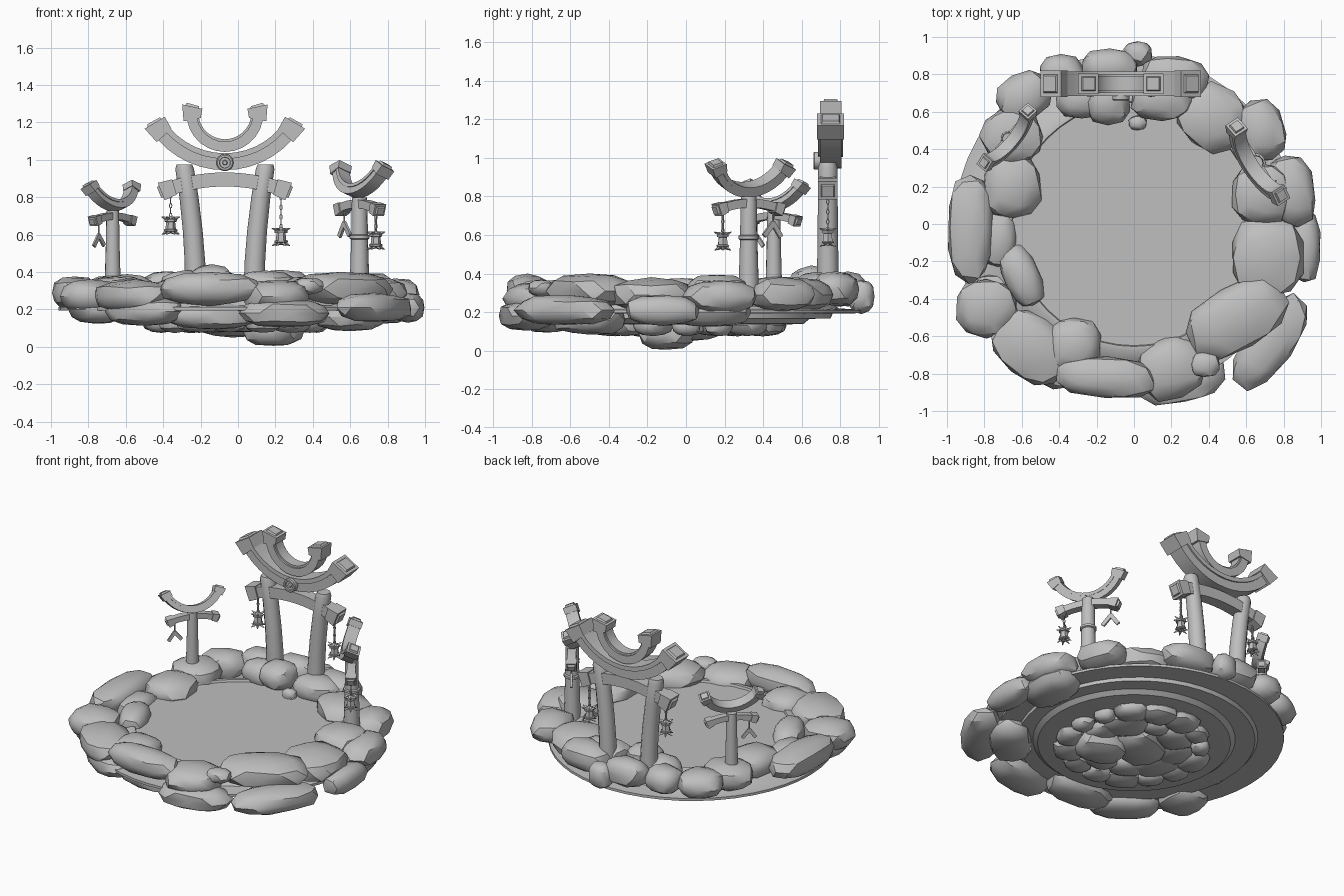
import bpy, bmesh, math, random
from mathutils import Vector, Matrix

random.seed(4)
default_cube = bpy.data.objects.get("Cube")
if default_cube:
    bpy.data.objects.remove(default_cube, do_unlink=True)

# One plain stone grey for everything
grey = bpy.data.materials.new("stone_grey")
grey.use_nodes = True
colour = (0.52, 0.52, 0.52, 1)
grey.diffuse_color = colour
grey.node_tree.nodes["Principled BSDF"].inputs["Base Color"].default_value = colour


def finish(name, bm, matrix=Matrix(), angle=35):
    """Turn a bmesh into a named, shaded object."""
    bmesh.ops.recalc_face_normals(bm, faces=bm.faces)
    mesh = bpy.data.meshes.new(name)
    bm.to_mesh(mesh)
    bm.free()
    mesh.materials.append(grey)
    obj = bpy.data.objects.new(name, mesh)
    bpy.context.collection.objects.link(obj)
    obj.matrix_world = matrix
    bpy.ops.object.select_all(action='DESELECT')
    obj.select_set(True)
    bpy.context.view_layer.objects.active = obj
    bpy.ops.object.shade_smooth_by_angle(angle=math.radians(angle))


def loft(bm, rings):
    """Skin a list of equally sized point rings and cap both ends."""
    loops = [[bm.verts.new(p) for p in ring] for ring in rings]
    for a, b in zip(loops, loops[1:]):
        for i in range(len(a)):
            j = (i + 1) % len(a)
            bm.faces.new((a[i], a[j], b[j], b[i]))
    bm.faces.new(loops[0])
    bm.faces.new(loops[-1])


def tube(name, matrix, points, sides):
    """Upright round part from (x, z, radius) stations."""
    bm = bmesh.new()
    turns = [math.tau * i / sides for i in range(sides)]
    loft(bm, [[(x + r * math.cos(t), r * math.sin(t), z) for t in turns]
              for x, z, r in points])
    finish(name, bm, matrix)


def arc_beam(name, matrix, half, rise, z, thick, depth, cap=None):
    """Rectangular beam bent along an arc, with optional swollen tapering ends."""
    up = math.copysign(1, rise)
    rise = abs(rise)
    radius = (half ** 2 + rise ** 2) / (2 * rise)
    end = math.atan2(half, radius - rise)
    stations = [(end * i / 6, thick, depth) for i in range(-6, 7)]
    if cap:
        cap_thick, cap_depth, cap_len = cap
        tip = end + cap_len / radius
        right = [(end, cap_thick * 0.85, cap_depth), (tip, cap_thick, cap_depth),
                 (tip, cap_thick * 0.7, cap_depth * 0.7),
                 (tip + 0.012 / radius, cap_thick * 0.6, cap_depth * 0.6)]
        stations = [(-a, t, d) for a, t, d in reversed(right)] + stations + right
    rings = []
    for a, t, d in stations:
        out = Vector((math.sin(a), 0, -up * math.cos(a)))
        centre = Vector((0, 0, z + up * radius)) + out * radius
        side = Vector((0, d / 2, 0))
        lift = out * t / 2
        rings.append([centre + lift + side, centre + lift - side,
                      centre - lift - side, centre - lift + side])
    bm = bmesh.new()
    loft(bm, rings)
    finish(name, bm, matrix, 25)


def stone(name, x, y, z, rx, ry, rz, turn=0):
    """Chunky rounded boulder."""
    bm = bmesh.new()
    bmesh.ops.create_icosphere(bm, subdivisions=2, radius=1)
    for v in bm.verts:
        squared = [math.copysign(abs(c) ** 0.8, c) for c in v.co]
        v.co = Vector(squared) * random.uniform(0.93, 1.03)
        v.co = Vector((v.co.x * rx, v.co.y * ry, v.co.z * rz))
    matrix = Matrix.Translation((x, y, z)) @ Matrix.Rotation(math.radians(turn), 4, 'Z')
    finish(name, bm, matrix, 30)


def lantern(matrix, x, top, length):
    """Chain with a small spiked lantern below it."""
    bm = bmesh.new()
    links = round(length / 0.025)
    turns = [math.tau * i / 8 for i in range(8)]
    for k in range(links):
        where = Matrix.Translation((x, 0, top - (k + 0.5) * length / links))
        spin = Matrix.Rotation(math.pi / 2 * (k % 2), 4, 'Z')
        loops = []
        for w, h in ((0.009, 0.016), (0.004, 0.009)):
            for y in (-0.003, 0.003):
                loops.append([bm.verts.new(where @ spin @ Vector(
                    (w * math.cos(t), y, h * math.sin(t)))) for t in turns])
        for a, b in ((0, 1), (1, 3), (3, 2), (2, 0)):
            for i in range(8):
                j = (i + 1) % 8
                bm.faces.new((loops[a][i], loops[a][j], loops[b][j], loops[b][i]))
    finish("lantern_chain", bm, matrix)
    z = top - length
    tube("lantern_body", matrix, [(x, z + 0.01, 0.006), (x, z - 0.01, 0.034),
         (x, z - 0.02, 0.034), (x, z - 0.022, 0.024), (x, z - 0.06, 0.028),
         (x, z - 0.062, 0.036), (x, z - 0.07, 0.036), (x, z - 0.085, 0.01)], 6)
    bm = bmesh.new()
    for level, tilt in ((-0.013, 70), (-0.066, 115)):
        for k in range(6):
            aim = (Matrix.Rotation(math.tau * k / 6, 4, 'Z')
                   @ Matrix.Rotation(math.radians(tilt), 4, 'Y'))
            spot = Matrix.Translation((x, 0, z + level)) @ aim
            bmesh.ops.create_cone(bm, cap_ends=True, segments=4, radius1=0.011,
                                  radius2=0.002, depth=0.03,
                                  matrix=spot @ Matrix.Translation((0, 0, 0.038)))
    finish("lantern_spikes", bm, matrix)


def paper_tags(matrix, x, top):
    """Splayed tags on a short cord."""
    tube("tag_cord", matrix, [(x, top - 0.08, 0.005), (x, top, 0.005)], 6)
    for lean in (-40, 35):
        bm = bmesh.new()
        place = (Matrix.Translation((x, 0, top - 0.07))
                 @ Matrix.Rotation(math.radians(lean), 4, 'Y')
                 @ Matrix.Translation((0, 0, -0.04)))
        bmesh.ops.create_cube(bm, size=1, matrix=place @ Matrix.Diagonal((0.026, 0.014, 0.09, 1)))
        finish("paper_tag", bm, matrix)


# Pond floor with a low lip, thin outer plate and stepped underside
tube("pond_base", Matrix(), [(0, 0.285, 0.65), (0, 0.3, 0.655), (0, 0.3, 0.68),
     (0, 0.27, 0.74), (-0.03, 0.22, 0.79), (-0.05, 0.212, 0.91), (-0.05, 0.195, 0.91),
     (-0.03, 0.192, 0.76), (-0.02, 0.168, 0.75), (0, 0.165, 0.64),
     (0, 0.14, 0.61), (0, 0.135, 0.5)], 48)

# Upper ring of boulders: x, y, z, half length, half width, turn
rim_stones = [
    (-.875, -.02, .29, .125, .3, 0), (-.65, .2, .29, .16, .18, 0),
    (-.65, .47, .3, .17, .16, 20), (-.59, .68, .3, .15, .13, 30),
    (-.39, .8, .32, .12, .11, 0), (-.13, .84, .32, .16, .1, 0),
    (.02, .91, .28, .08, .07, 0), (.22, .78, .32, .19, .12, -10),
    (-.28, .67, .32, .14, .11, 0), (-.14, .65, .35, .12, .12, 0),
    (.15, .67, .32, .17, .12, 0), (.42, .57, .29, .2, .18, -40),
    (.68, .5, .29, .13, .17, 20), (.84, .18, .28, .13, .2, 10),
    (.68, .16, .31, .16, .17, 0), (.71, -.18, .29, .2, .22, 0),
    (.55, -.5, .31, .3, .18, 30), (.2, -.77, .27, .19, .17, 20),
    (-.15, -.82, .31, .28, .11, -4), (-.32, -.65, .28, .15, .15, 0),
    (-.55, -.66, .27, .23, .18, -40), (-.79, -.45, .27, .17, .16, 0),
    (-.6, -.28, .28, .1, .18, 25), (-.72, -.08, .25, .1, .16, 0)]
for x, y, z, rx, ry, turn in rim_stones:
    stone("rim_stone", x, y, z, rx, ry, 0.09, turn)
stone("rim_pebble", .38, -.75, .325, .08, .07, .045)
stone("rim_pebble", .02, .54, .3, .05, .04, .04)

# Lower boulders overhanging the front and sides
for x, y, z, rx, ry, turn in [
        (-.5, -.7, .19, .24, .13, -35), (.25, -.83, .18, .25, .13, 12),
        (.73, -.63, .21, .3, .13, 55), (.91, -.12, .21, .09, .2, 0),
        (-.15, -.72, .17, .25, .13, 0), (-.76, -.42, .2, .15, .16, 0),
        (.6, -.5, .16, .22, .14, 45), (.78, .12, .2, .15, .22, 0)]:
    stone("lower_stone", x, y, z, rx, ry, 0.08, turn)

# Rock cluster hanging below the middle
stone("keel_rock", 0.19, -0.1, 0.09, 0.17, 0.14, 0.09, -15)
stone("keel_rock", -0.03, 0.02, 0.12, 0.2, 0.16, 0.07, 30)
for ring, count, size in ((0.27, 9, 0.11), (0.42, 15, 0.085)):
    for k in range(count):
        a = math.tau * k / count
        r = size * random.uniform(0.7, 1.25)
        stone("keel_pebble", ring * math.cos(a), ring * math.sin(a), 0.13,
              r * 1.2, r, 0.055, math.degrees(a) + 90)

# Large double-post gate at the back
gate = Matrix.Translation((-0.07, 0.735, 0))
for s in (-1, 1):
    tube("gate_post", gate, [(s * 0.157, 0.25, 0.058), (s * 0.16, 0.45, 0.055),
         (s * 0.172, 0.62, 0.053), (s * 0.192, 0.8, 0.051),
         (s * 0.215, 0.95, 0.05), (s * 0.217, 0.975, 0.042)], 12)
arc_beam("gate_crossbeam", gate, 0.27, -0.04, 0.895, 0.075, 0.08, (0.1, 0.1, 0.075))
roof = gate @ Matrix.Translation((0, 0.015, 0))
arc_beam("gate_roof", roof, 0.325, 0.145, 0.985, 0.08, 0.11, (0.125, 0.14, 0.085))
arc_beam("gate_roof_cap", roof, 0.305, 0.14, 1.02, 0.03, 0.13)
arc_beam("gate_crest", roof, 0.175, 0.145, 1.07, 0.055, 0.1, (0.11, 0.11, 0.07))
arc_beam("gate_crest_trim", roof, 0.155, 0.13, 1.095, 0.03, 0.075)
# Round boss with a raised rim on the front of the gate
boss = roof @ Matrix.Translation((0, -0.05, 0.985)) @ Matrix.Rotation(math.pi / 2, 4, 'X')
tube("gate_boss", boss, [(0, 0, 0.046), (0, 0.035, 0.046), (0, 0.04, 0.04),
     (0, 0.04, 0.03), (0, 0.03, 0.028), (0, 0.03, 0.014), (0, 0.04, 0.01)], 16)
lantern(gate, -0.29, 0.82, 0.13)
lantern(gate, 0.3, 0.81, 0.18)


def small_gate(x, y, turn, size):
    """Single-post gate whose curved roof leans away from the pond."""
    m = (Matrix.Translation((x, y, 0.38)) @ Matrix.Rotation(math.radians(turn), 4, 'Z')
         @ Matrix.Scale(size, 4))
    tube("small_post", m, [(0, -0.15, 0.055), (0, 0, 0.051), (0, 0.2, 0.045),
         (0, 0.39, 0.042), (0, 0.42, 0.04)], 12)
    arc_beam("small_crossbar", m, 0.15, -0.02, 0.385, 0.045, 0.055, (0.065, 0.07, 0.05))
    lean = (m @ Matrix.Translation((0, -0.035, 0.45))
            @ Matrix.Rotation(math.radians(-22), 4, 'X'))
    arc_beam("small_roof", lean, 0.195, 0.105, 0, 0.05, 0.07, (0.085, 0.085, 0.05))
    arc_beam("small_roof_cap", lean, 0.18, 0.1, 0.022, 0.02, 0.08)
    return m


right_gate = small_gate(0.65, 0.325, -57, 1)
tube("post_rope", right_gate, [(0, 0.195, 0.046), (0, 0.2, 0.054), (0, 0.215, 0.054),
     (0, 0.22, 0.046)], 12)
lantern(right_gate, 0.16, 0.35, 0.12)
paper_tags(right_gate, -0.15, 0.35)
left_gate = small_gate(-0.67, 0.455, 50, 0.83)
paper_tags(left_gate, -0.14, 0.33)
